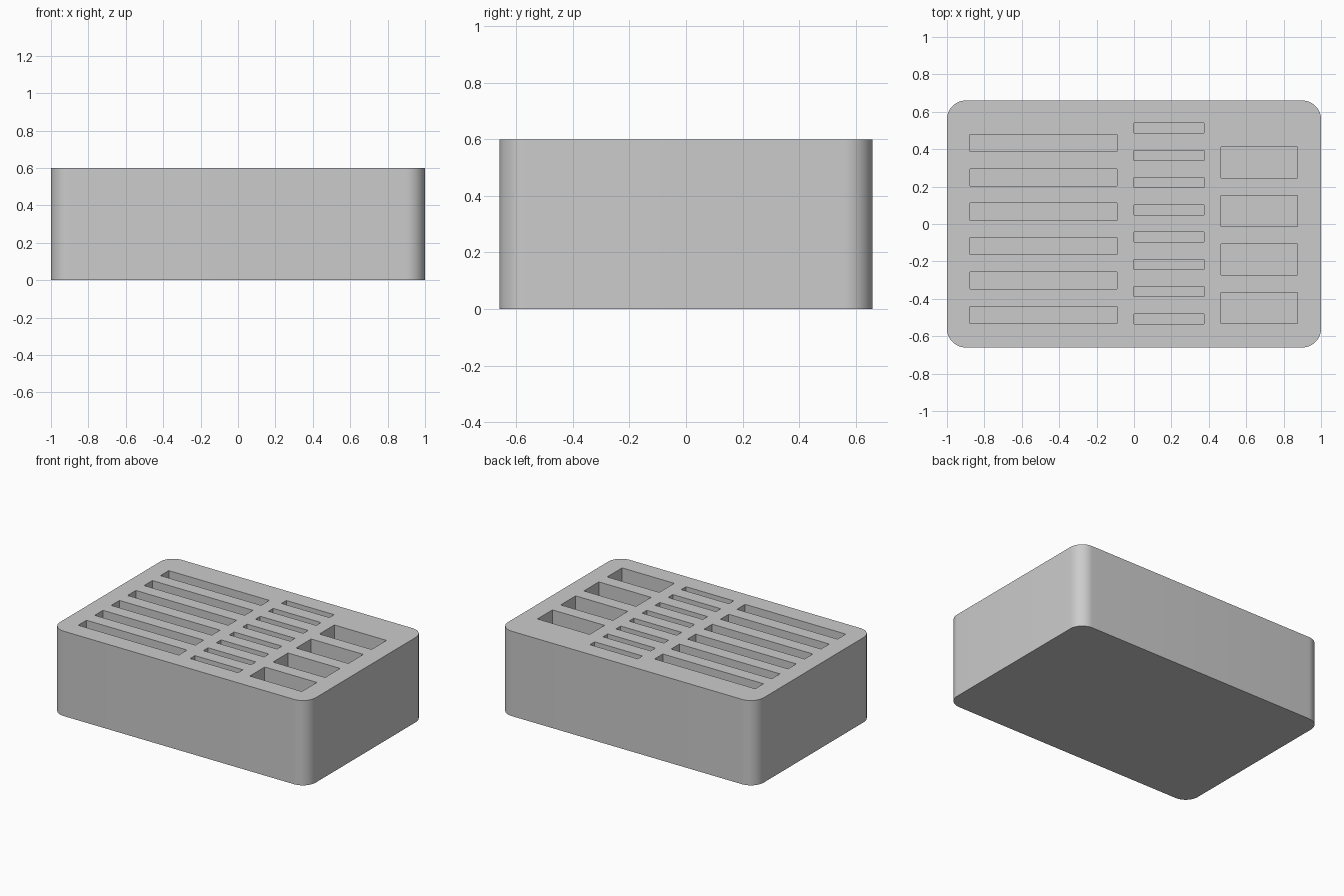
import bpy
import bmesh
from math import radians
from mathutils import Matrix, Vector

if "Cube" in bpy.data.objects:
    bpy.data.objects.remove(bpy.data.objects["Cube"], do_unlink=True)

WIDTH, DEPTH, HEIGHT, CORNER = 2.0, 1.32, 0.6, 0.1

grey = bpy.data.materials.new("light_grey")
grey.use_nodes = True
colour = (0.6, 0.6, 0.6, 1)
grey.diffuse_color = colour
grey.node_tree.nodes["Principled BSDF"].inputs["Base Color"].default_value = colour


def add_box(bm, low, high):
    """Add an axis-aligned box between two corners."""
    low, high = Vector(low), Vector(high)
    matrix = Matrix.Translation((low + high) / 2) @ Matrix.Diagonal((*(high - low), 1))
    bmesh.ops.create_cube(bm, size=1, matrix=matrix)


def make_object(name, bm):
    mesh = bpy.data.meshes.new(name)
    bm.to_mesh(mesh)
    bm.free()
    mesh.materials.append(grey)
    obj = bpy.data.objects.new(name, mesh)
    bpy.context.collection.objects.link(obj)
    return obj


# Block with rounded vertical corners
bm = bmesh.new()
add_box(bm, (-WIDTH / 2, -DEPTH / 2, 0), (WIDTH / 2, DEPTH / 2, HEIGHT))
uprights = [e for e in bm.edges if abs(e.verts[0].co.z - e.verts[1].co.z) > HEIGHT / 2]
bmesh.ops.bevel(bm, geom=uprights, offset=CORNER, segments=12, profile=0.5, affect='EDGES')
block = make_object("holder_block", bm)

# Three columns of card and plug slots, cut from the top
# left edge, right edge, first centre, last centre, slot width, count, slot depth
columns = [
    (-0.877, -0.09, -0.486, 0.433, 0.092, 6, 0.45),
    (0.0, 0.374, -0.507, 0.513, 0.053, 8, 0.3),
    (0.465, 0.873, -0.449, 0.329, 0.167, 4, 0.4),
]
bm = bmesh.new()
for x0, x1, first, last, width, count, depth in columns:
    for i in range(count):
        y = first + (last - first) * i / (count - 1)
        add_box(bm, (x0, y - width / 2, HEIGHT - depth), (x1, y + width / 2, HEIGHT + 0.1))
cutter = make_object("slot_cutter", bm)
cutter.hide_render = True

cut = block.modifiers.new("slots", 'BOOLEAN')
cut.operation = 'DIFFERENCE'
cut.solver = 'EXACT'
cut.object = cutter

# Apply the cut and drop the cutter
bpy.ops.object.select_all(action='DESELECT')
block.select_set(True)
bpy.context.view_layer.objects.active = block
bpy.ops.object.modifier_apply(modifier=cut.name)
bpy.data.objects.remove(cutter, do_unlink=True)
bpy.ops.object.shade_smooth_by_angle(angle=radians(30))
